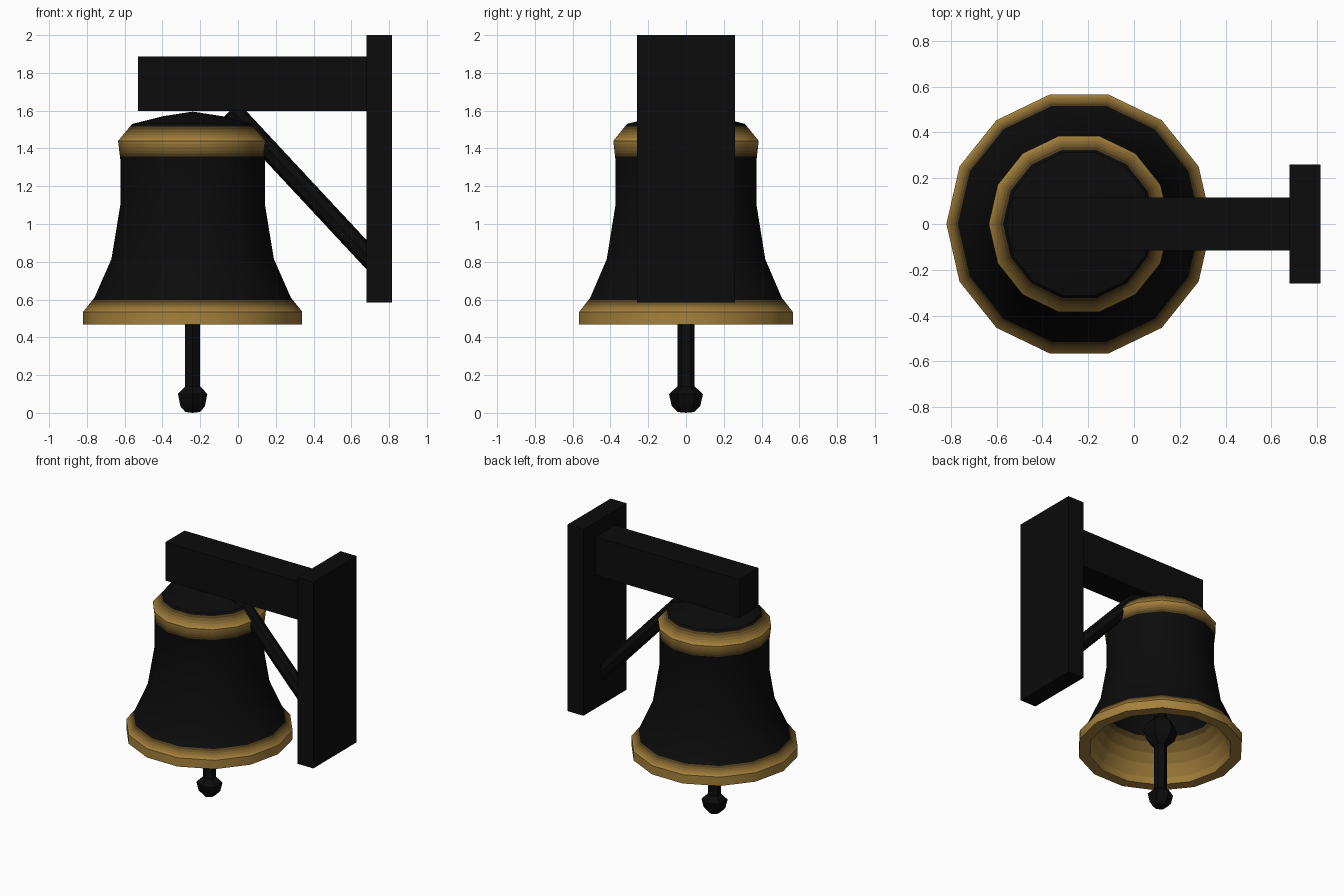
import bpy, bmesh
from math import cos, sin, pi, radians
from mathutils import Vector

if "Cube" in bpy.data.objects:
    bpy.data.objects.remove(bpy.data.objects["Cube"])

BLACK = (0.0035, 0.0035, 0.0035)
GOLD = (0.38, 0.22, 0.045)
TONES = 6          # black-to-gold shades used for the faded bands
BELL_X = -0.24

mats = []
for i in range(TONES):
    t = i / (TONES - 1)
    m = bpy.data.materials.new("black" if i == 0 else "gold_tone_%d" % i)
    m.diffuse_color = (*[b + (g - b) * t for b, g in zip(BLACK, GOLD)], 1)
    m.use_nodes = True
    m.node_tree.nodes["Principled BSDF"].inputs["Base Color"].default_value = m.diffuse_color
    mats.append(m)


def finish(name, bm, smooth=None):
    bmesh.ops.recalc_face_normals(bm, faces=bm.faces)
    me = bpy.data.meshes.new(name)
    bm.to_mesh(me)
    bm.free()
    for m in mats:
        me.materials.append(m)
    ob = bpy.data.objects.new(name, me)
    bpy.context.collection.objects.link(ob)
    if smooth:
        bpy.context.view_layer.objects.active = ob
        ob.select_set(True)
        bpy.ops.object.shade_smooth_by_angle(angle=radians(smooth))
        ob.select_set(False)
    return ob


def lathe(name, profile, sides, start=0.0, smooth=None):
    """Revolve (radius, z, goldness) points; fades are split into toned strips."""
    pts = [profile[0]]
    for a, b in zip(profile, profile[1:]):
        n = TONES if a[2] != b[2] else 1
        pts += [tuple(p + (q - p) * k / n for p, q in zip(a, b)) for k in range(1, n + 1)]
    bm = bmesh.new()
    rings = []
    for r, z, _ in pts:
        if r == 0:
            rings.append([bm.verts.new((BELL_X, 0, z))] * sides)
        else:
            rings.append([bm.verts.new((BELL_X + r * cos(start + 2 * pi * i / sides),
                                        r * sin(start + 2 * pi * i / sides), z))
                          for i in range(sides)])
    for k in range(len(rings) - 1):
        tone = round((pts[k][2] + pts[k + 1][2]) / 2 * (TONES - 1))
        for i in range(sides):
            j = (i + 1) % sides
            quad = [rings[k][i], rings[k][j], rings[k + 1][j], rings[k + 1][i]]
            bm.faces.new(list(dict.fromkeys(quad))).material_index = tone
    return finish(name, bm, smooth)


def box(name, lo, hi):
    bm = bmesh.new()
    bmesh.ops.create_cube(bm, size=1)
    lo, hi = Vector(lo), Vector(hi)
    for v in bm.verts:
        v.co = (lo + hi) / 2 + v.co * (hi - lo)
    return finish(name, bm)


# Bell: outer wall from crown to lip, then inner wall back up
lathe("bell", [
    (0, 1.595, 0), (0.16, 1.57, 0), (0.32, 1.53, 0), (0.395, 1.44, 1),
    (0.383, 1.34, 0), (0.383, 1.10, 0), (0.43, 0.815, 0), (0.52, 0.61, 0),
    (0.58, 0.535, 1), (0.58, 0.468, 1), (0.50, 0.468, 1), (0.45, 0.60, 0.75),
    (0.37, 0.82, 0), (0.33, 1.10, 0), (0.32, 1.40, 0), (0, 1.50, 0)],
    14, smooth=30)

# Clapper: rod with a ball near the mouth and a small knob at the end
lathe("clapper", [
    (0, 0, 0), (0.045, 0.005, 0), (0.075, 0.035, 0), (0.09, 0.10, 0),
    (0.046, 0.14, 0), (0.046, 0.49, 0), (0.10, 0.54, 0), (0.12, 0.60, 0),
    (0.10, 0.66, 0), (0.046, 0.71, 0), (0.046, 1.50, 0), (0, 1.50, 0)],
    6, start=pi / 2, smooth=30)

# Wall plate and horizontal arm
box("wall_plate", (0.68, -0.26, 0.585), (0.815, 0.26, 2.0))
box("arm", (-0.53, -0.115, 1.597), (0.69, 0.115, 1.888))

# Diagonal brace between the arm and the plate
a, b = Vector((-0.035, 0, 1.605)), Vector((0.72, 0, 0.795))
bm = bmesh.new()
bmesh.ops.create_cone(bm, cap_ends=True, segments=8, radius1=0.053, radius2=0.053,
                      depth=(b - a).length)
rot = (b - a).to_track_quat('Z', 'Y')
for v in bm.verts:
    v.co = (a + b) / 2 + rot @ v.co
finish("brace", bm)
